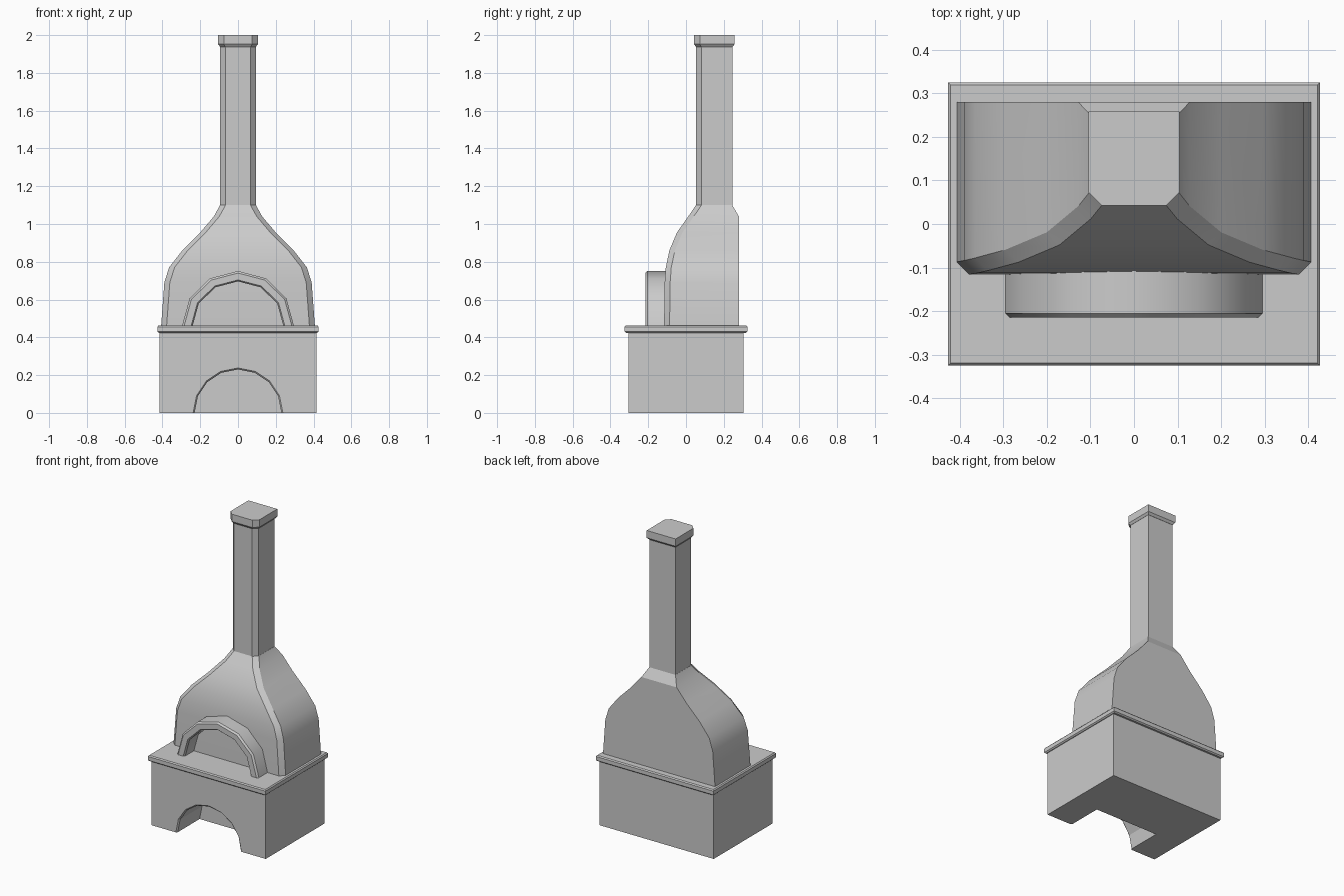
import bpy, bmesh, math

if "Cube" in bpy.data.objects:
    bpy.data.objects.remove(bpy.data.objects["Cube"])


def loft(name, rings, smooth=None, closed=False):
    """Bridge equal-length point rings; cap the ends, or close into a loop."""
    bm = bmesh.new()
    rows = [[bm.verts.new(p) for p in r] for r in rings]
    n = len(rows[0])
    pairs = list(zip(rows, rows[1:]))
    for a, b in pairs:
        for i in range(n):
            j = (i + 1) % n
            bm.faces.new((a[i], a[j], b[j], b[i]))
    bm.faces.new(rows[0])
    bm.faces.new(rows[-1])
    bmesh.ops.recalc_face_normals(bm, faces=bm.faces)
    me = bpy.data.meshes.new(name)
    bm.to_mesh(me)
    bm.free()
    ob = bpy.data.objects.new(name, me)
    bpy.context.collection.objects.link(ob)
    bpy.ops.object.select_all(action='DESELECT')
    ob.select_set(True)
    bpy.context.view_layer.objects.active = ob
    if smooth:
        bpy.ops.object.shade_smooth_by_angle(angle=math.radians(smooth))
    return ob


def section(z, w, front, back, c):
    """Horizontal section with chamfered front corners."""
    return [(-w, back, z), (-w, front + c, z), (-w + c, front, z),
            (w - c, front, z), (w, front + c, z), (w, back, z)]


def rect(z, x, y):
    return [(-x, -y, z), (x, -y, z), (x, y, z), (-x, y, z)]


def arc(r, y, z0, steps):
    return [(r * math.cos(math.pi * i / steps), y,
             z0 + r * math.sin(math.pi * i / steps)) for i in range(steps + 1)]


# Base block with an arched wood store
base = loft("base", [rect(0, .415, .305), rect(.43, .415, .305)])


def store(r, y):
    a = arc(r, y, 0, 8)
    return [(r, y, -.1)] + a + [(-r, y, -.1)]


cutter = loft("store_cutter", [store(.248, -.315), store(.23, -.297), store(.23, -.07)])
cutter.hide_render = True
mod = base.modifiers.new("wood_store", 'BOOLEAN')
mod.operation = 'DIFFERENCE'
mod.solver = 'EXACT'
mod.object = cutter
bpy.ops.object.select_all(action='DESELECT')
base.select_set(True)
bpy.context.view_layer.objects.active = base
bpy.ops.object.modifier_apply(modifier=mod.name)
bpy.data.objects.remove(cutter)

# Worktop slab with softened edges
loft("worktop", [rect(.424, .419, .317), rect(.431, .427, .325),
                 rect(.456, .427, .325), rect(.463, .421, .319)])

# Oven hood: narrowing sections with a flat back
hood = [(.461, .407, -.116, .28), (.69, .390, -.113, .28), (.77, .365, -.107, .28),
        (.86, .295, -.088, .28), (.955, .20, -.048, .28), (1.04, .128, .012, .28),
        (1.10, .095, .053, .245)]
loft("oven_hood", [section(z, w, f, b, .029) for z, w, f, b in hood], 30)

# Chimney and its cap
loft("chimney", [section(z, .094, .053, .245, .028) for z in (1.095, 1.95)])
loft("chimney_cap", [section(1.938, .095, .053, .246, .028),
                     section(1.952, .105, .043, .258, .03),
                     section(2.0, .105, .043, .258, .03)])

# Arched oven mouth: cross-section swept over a half circle
prof = [(.240, -.10), (.240, -.205), (.248, -.215), (.285, -.215), (.296, -.205), (.296, -.10)]
sweep = []
for i in range(7):
    a = math.pi * i / 6
    sweep.append([(r * math.cos(a), y, .461 + r * math.sin(a) * .98) for r, y in prof])
loft("oven_mouth", sweep, 35)
